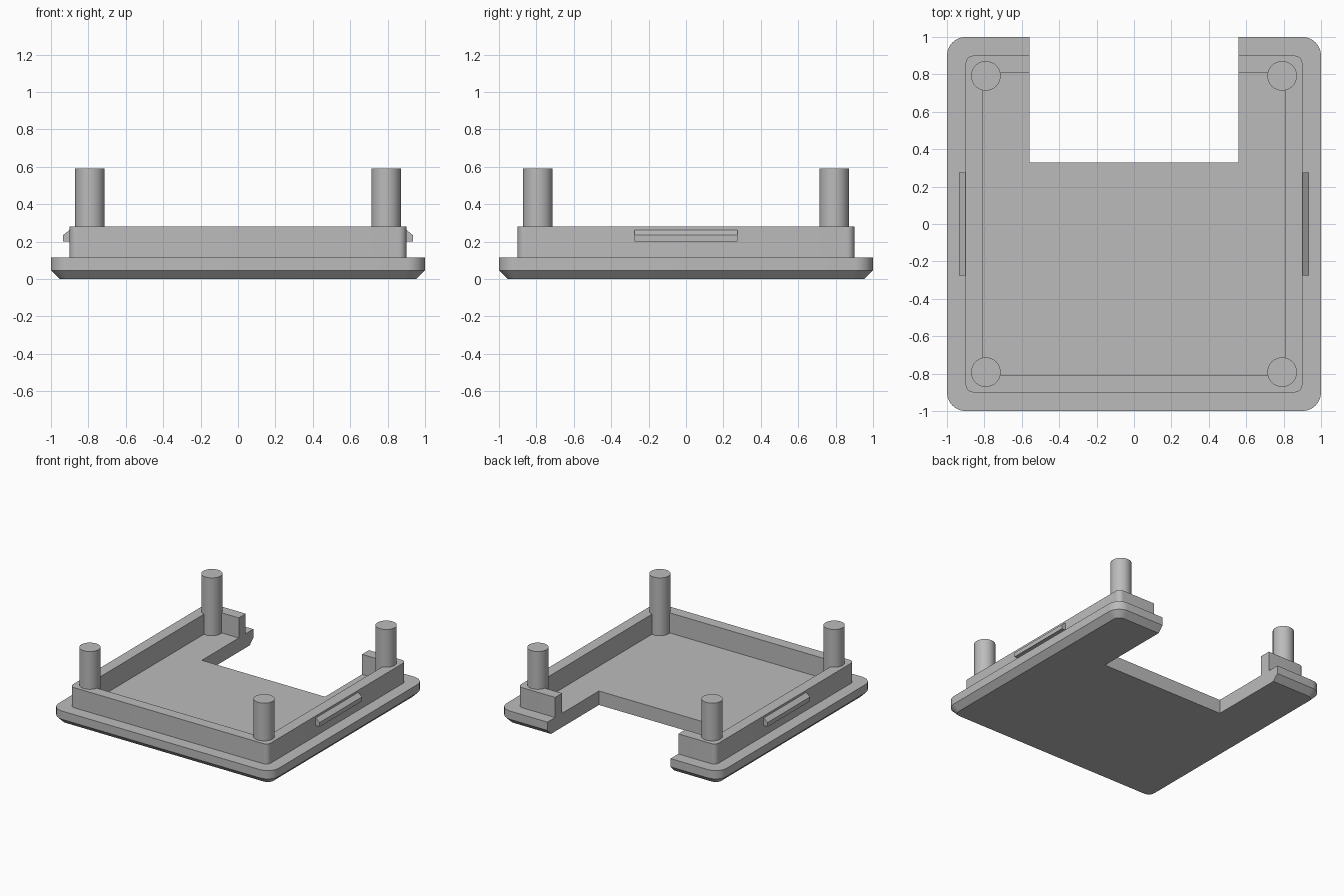
import bpy, bmesh, math

if "Cube" in bpy.data.objects:
    bpy.data.objects.remove(bpy.data.objects["Cube"])

GREY = bpy.data.materials.new("plain grey")
GREY.diffuse_color = (0.5, 0.5, 0.5, 1)
GREY.use_nodes = True
GREY.node_tree.nodes["Principled BSDF"].inputs["Base Color"].default_value = GREY.diffuse_color

NOTCH_X, NOTCH_Y = 0.56, 0.33
FLOOR, RIM_TOP, POST_TOP = 0.115, 0.28, 0.59
INNER = 0.81


def outline(half, radius, inner, steps=8):
    """Rounded square open at the back, closed by the inner path."""
    pts = [(NOTCH_X, half)]
    c = half - radius
    for cx, cy, start in ((c, c, 90), (c, -c, 0), (-c, -c, -90), (-c, c, -180)):
        for i in range(steps + 1):
            a = math.radians(start - 90 * i / steps)
            pts.append((cx + radius * math.cos(a), cy + radius * math.sin(a)))
    return pts + [(-NOTCH_X, half)] + inner


def loft(name, rings):
    """Skin a stack of matching 3D rings and cap both ends."""
    bm = bmesh.new()
    rows = [[bm.verts.new(p) for p in ring] for ring in rings]
    n = len(rows[0])
    for low, high in zip(rows, rows[1:]):
        for i in range(n):
            j = (i + 1) % n
            bm.faces.new((low[i], low[j], high[j], high[i]))
    bm.faces.new(rows[0][::-1])
    bm.faces.new(rows[-1])
    bmesh.ops.recalc_face_normals(bm, faces=bm.faces)
    mesh = bpy.data.meshes.new(name)
    bm.to_mesh(mesh)
    bm.free()
    obj = bpy.data.objects.new(name, mesh)
    bpy.context.collection.objects.link(obj)
    finish(obj)
    return obj


def finish(obj):
    obj.data.materials.append(GREY)
    bpy.ops.object.select_all(action='DESELECT')
    obj.select_set(True)
    bpy.context.view_layer.objects.active = obj
    bpy.ops.object.shade_smooth_by_angle(angle=math.radians(30))


def at_height(pts, z):
    return [(x, y, z) for x, y in pts]


# Base plate with bevelled underside and a notch at the back
notch = [(-NOTCH_X, NOTCH_Y), (NOTCH_X, NOTCH_Y)]
full = outline(1.0, 0.1, notch)
loft("base_plate", [at_height(outline(0.953, 0.053, notch), 0),
                    at_height(full, 0.047), at_height(full, FLOOR)])

# Raised rim wall, interrupted by the notch
inner_path = [(-NOTCH_X, INNER), (-INNER, INNER), (-INNER, -INNER),
              (INNER, -INNER), (INNER, INNER), (NOTCH_X, INNER)]
rim = outline(0.9, 0.04, inner_path)
loft("rim_wall", [at_height(rim, FLOOR), at_height(rim, RIM_TOP)])

# Snap ridges on both sides
ridge = [(0.89, 0.20), (0.935, 0.20), (0.935, 0.235), (0.90, 0.263), (0.89, 0.263)]
for side, label in ((1, "right"), (-1, "left")):
    loft("snap_ridge_" + label,
         [[(side * x, y, z) for x, z in ridge] for y in (-0.276, 0.276)])

# Corner posts
for sx, lx in ((1, "right"), (-1, "left")):
    for sy, ly in ((1, "back"), (-1, "front")):
        bpy.ops.mesh.primitive_cylinder_add(
            vertices=48, radius=0.079, depth=POST_TOP - FLOOR,
            location=(sx * 0.792, sy * 0.792, (POST_TOP + FLOOR) / 2))
        post = bpy.context.object
        post.name = f"post_{ly}_{lx}"
        finish(post)
